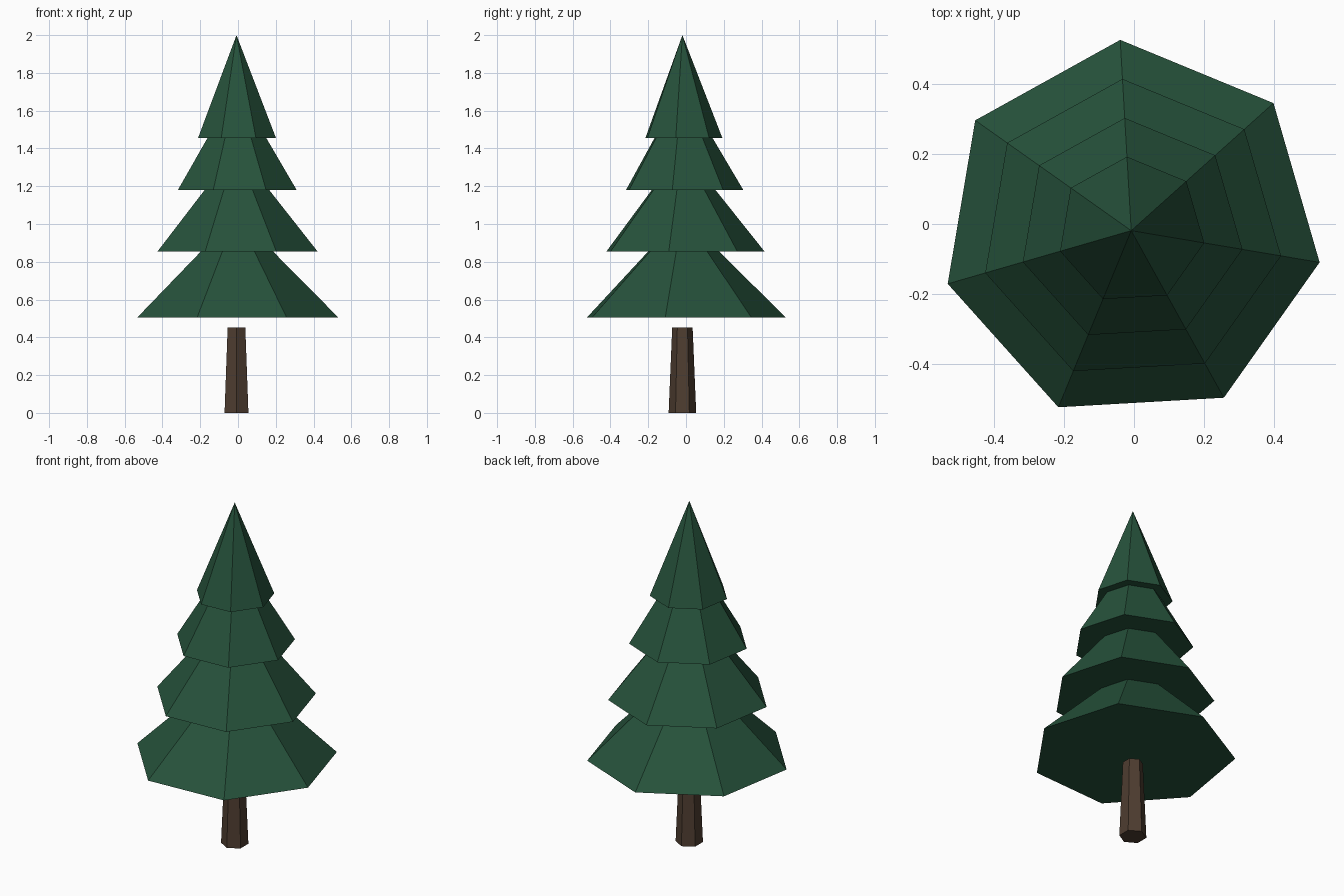
import bpy, math

if "Cube" in bpy.data.objects:
    bpy.data.objects.remove(bpy.data.objects["Cube"])

CENTRE_X, CENTRE_Y = -0.008, -0.019


def srgb(r, g, b):
    lin = [(c / 255 / 12.92) if c < 11 else ((c / 255 + 0.055) / 1.055) ** 2.4 for c in (r, g, b)]
    return (*lin, 1.0)


def material(name, colour):
    mat = bpy.data.materials.new(name)
    mat.diffuse_color = colour
    mat.use_nodes = True
    mat.node_tree.nodes["Principled BSDF"].inputs["Base Color"].default_value = mat.diffuse_color
    return mat


def tapered(name, sides, z0, z1, r0, r1, turn, mat):
    """Flat-faced cone or frustum with its first corner at angle `turn` (degrees)."""
    angles = [math.radians(turn) + 2 * math.pi * i / sides for i in range(sides)]
    ring = lambda r, z: [(r * math.cos(a), r * math.sin(a), z) for a in angles]
    verts = ring(r0, z0)
    faces = [tuple(reversed(range(sides)))]
    if r1 > 0:
        verts += ring(r1, z1)
        faces += [(i, (i + 1) % sides, (i + 1) % sides + sides, i + sides) for i in range(sides)]
        faces.append(tuple(range(sides, 2 * sides)))
    else:
        verts.append((0, 0, z1))
        faces += [(i, (i + 1) % sides, sides) for i in range(sides)]
    mesh = bpy.data.meshes.new(name)
    mesh.from_pydata(verts, [], faces)
    mesh.materials.append(mat)
    obj = bpy.data.objects.new(name, mesh)
    obj.location = (CENTRE_X, CENTRE_Y, 0)
    bpy.context.collection.objects.link(obj)
    return obj


green = material("pine green", srgb(38, 82, 59))
brown = material("bark brown", srgb(78, 61, 48))

# Six-sided trunk
tapered("trunk", 6, 0.0, 0.452, 0.073, 0.054, 90, brown)

# Four overlapping seven-sided branch tiers of equal height
for i, (z, r) in enumerate([(0.505, 0.547), (0.855, 0.435), (1.18, 0.323), (1.455, 0.212)]):
    tapered(f"branch_tier_{i + 1}", 7, z, z + 0.545, r, 0, 93.3, green)
